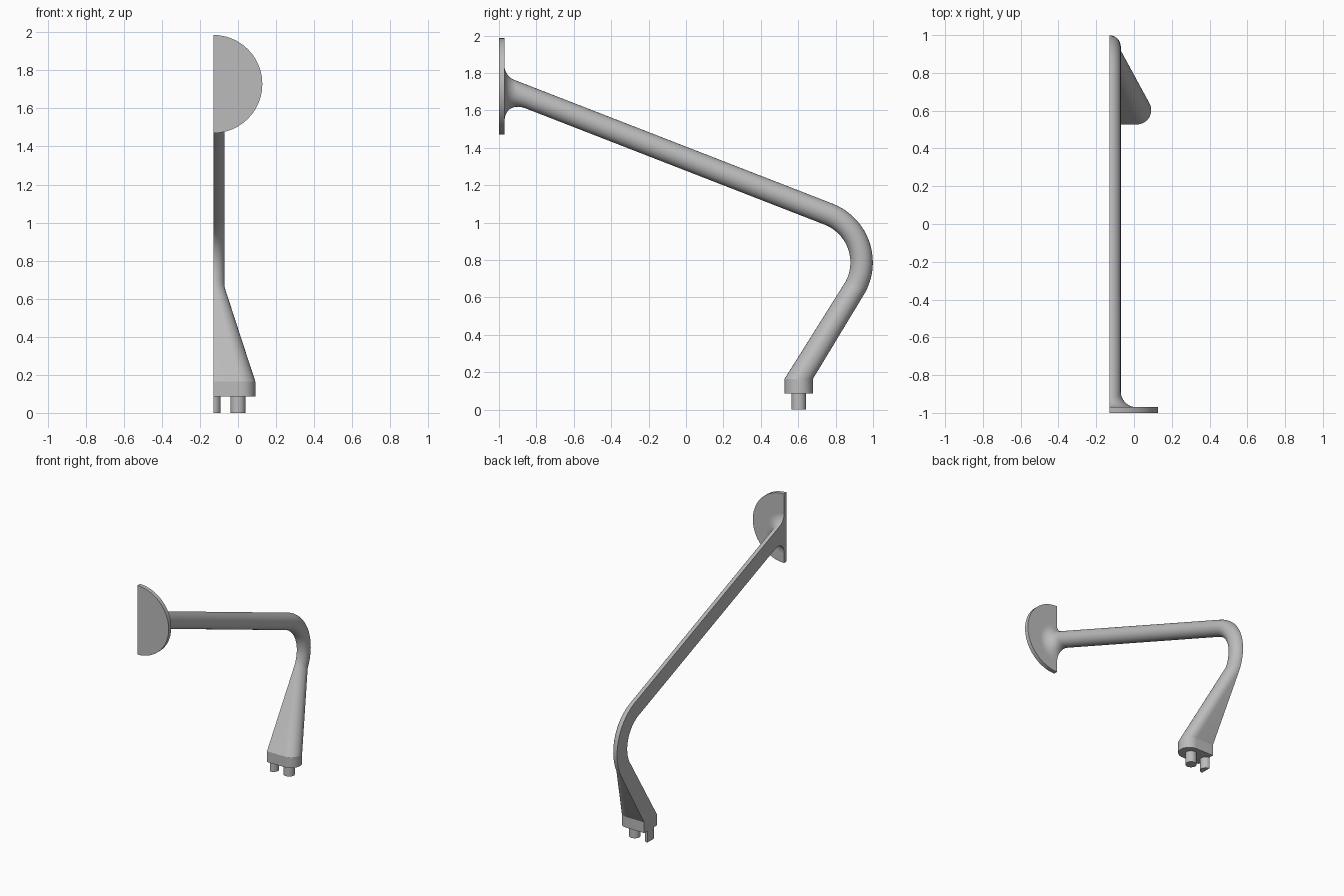
import bpy, bmesh
from math import sin, cos, pi, radians, sqrt

cube = bpy.data.objects.get("Cube")
if cube:
    bpy.data.objects.remove(cube, do_unlink=True)

CUT = -0.13            # flat side of the halved model
SEG = 24               # steps around each half round
TUBE = 0.06
ANGLES = [pi / 2 - pi * i / SEG for i in range(SEG + 1)]

grey = bpy.data.materials.new("satin grey")
grey.use_nodes = True
colour = (0.5, 0.5, 0.5, 1)
grey.diffuse_color = colour
grey.node_tree.nodes["Principled BSDF"].inputs["Base Color"].default_value = colour


def loft(name, sections):
    """Skin closed sections of equal length into a capped solid."""
    bm = bmesh.new()
    rings = [[bm.verts.new(p) for p in s] for s in sections]
    n = len(rings[0])
    for a, b in zip(rings, rings[1:]):
        for i in range(n):
            j = (i + 1) % n
            bm.faces.new((a[i], a[j], b[j], b[i]))
    bm.faces.new(rings[0])
    bm.faces.new(rings[-1])
    bmesh.ops.remove_doubles(bm, verts=bm.verts, dist=1e-5)
    bmesh.ops.recalc_face_normals(bm, faces=bm.faces)
    mesh = bpy.data.meshes.new(name)
    bm.to_mesh(mesh)
    bm.free()
    mesh.materials.append(grey)
    ob = bpy.data.objects.new(name, mesh)
    bpy.context.collection.objects.link(ob)
    bpy.ops.object.select_all(action='DESELECT')
    ob.select_set(True)
    bpy.context.view_layer.objects.active = ob
    bpy.ops.object.shade_smooth_by_angle(angle=radians(17))
    return ob


def section(y, z, up, r, flat=0.0):
    """Half round on the cut plane, stretched along x by flat."""
    pts = [(flat + r * cos(a), r * sin(a)) for a in ANGLES]
    pts = [(0, r)] + pts + [(0, -r)]
    return [(CUT + u, y + up[0] * v, z + up[1] * v) for u, v in pts]


def arm_z(y):
    return 1.045 - 0.389 * (y - 0.762)


def flare(t):
    """Fillet ring between tube (t=0) and wall plate (t=1)."""
    ring = []
    for a in ANGLES:
        f = 0.08 - 0.03 * sin(a)
        y = -0.97 + f * (1 - t)
        grow = f * (1 - sqrt(1 - t * t))
        ring.append((CUT + (TUBE + grow) * cos(a), y,
                     arm_z(y) + (TUBE * 1.073 + grow) * sin(a)))
    return [ring[0]] + ring + [ring[-1]]


# Arm: flared root, straight tube, bend, spreading leg and foot block
sections = [flare(sin(pi / 2 * (1 - i / 10))) for i in range(11)]
BEND_Y, BEND_Z, BEND_R = 0.662, 0.787, 0.277
for i in range(19):
    a = radians(68.8 - 96.8 * i / 18)
    sections.append(section(BEND_Y + BEND_R * cos(a), BEND_Z + BEND_R * sin(a),
                            (cos(a), sin(a)), TUBE))
for z in (0.165, 0.085):
    sections.append(section(0.603, z, (1, 0), 0.076, 0.145))
loft("curved_arm", sections)

# Half round wall plate
loft("wall_plate", [section(y, 1.728, (0, 1), 0.258) for y in (-1, -0.97)])

# Locating pins: half pin on the cut plane, full pin beside it
loft("half_pin", [section(0.603, z, (1, 0), 0.039) for z in (0, 0.085)])
ring = [2 * pi * i / (2 * SEG) for i in range(2 * SEG)]
loft("full_pin", [[(0.039 * cos(a), 0.603 + 0.039 * sin(a), z) for a in ring]
                  for z in (0, 0.085)])
